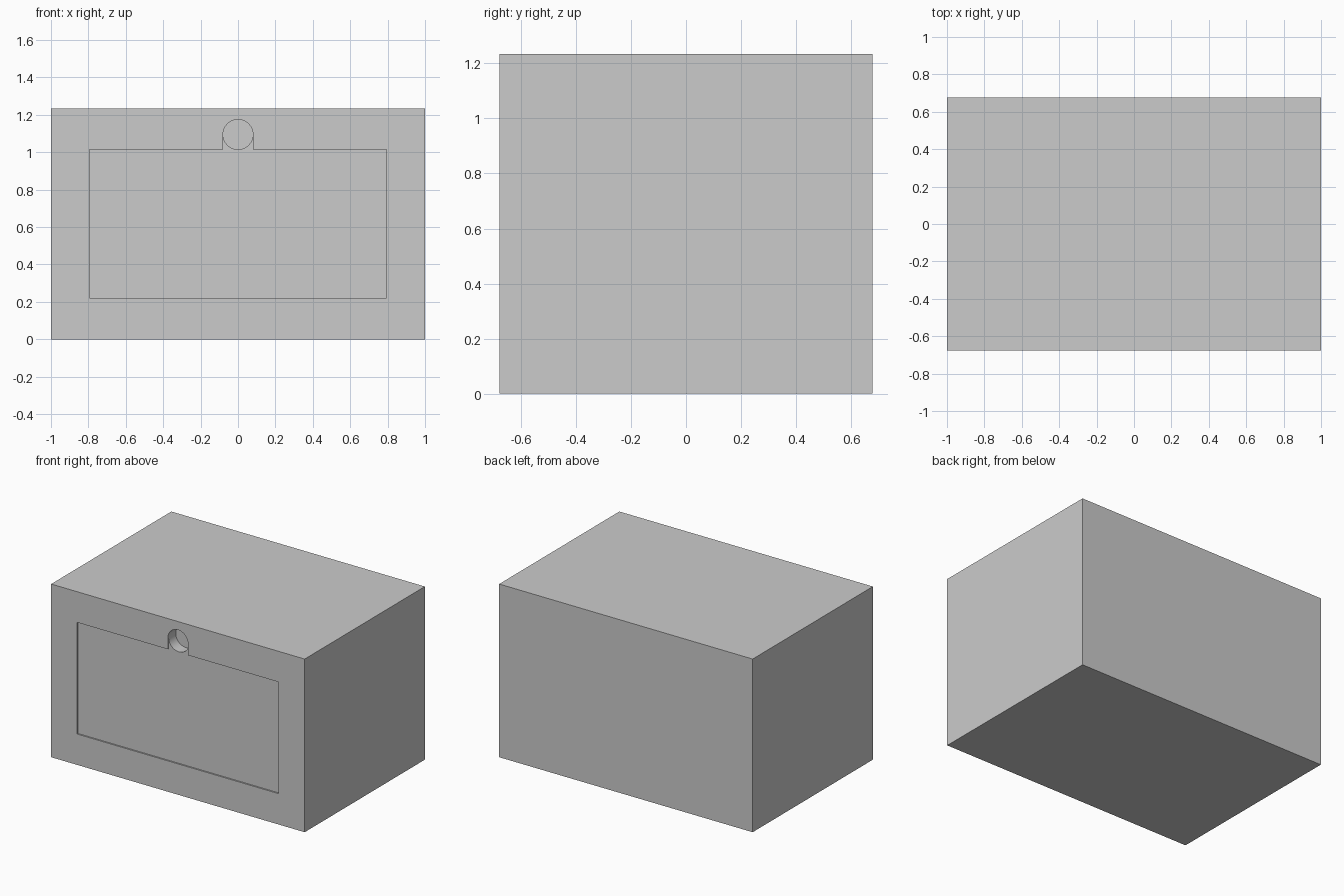
import bpy, bmesh
from math import sin, cos, pi

if "Cube" in bpy.data.objects:
    bpy.data.objects.remove(bpy.data.objects["Cube"])

W, D, H = 1.0, 0.677, 1.235          # half width, half depth, height
PX, PZ0, PZ1 = 0.795, 0.22, 1.016    # panel recess half width, bottom, top
R, CZ = 0.08, 1.095                  # finger hole radius and centre height
FRONT, PANEL, HOLE = -D, -D + 0.01, -D + 0.09
N = 16                               # segments per quarter circle


def arc(a0, a1):
    pts = []
    for i in range(N + 1):
        a = a0 + (a1 - a0) * i / N
        pts.append((R * cos(a), CZ + R * sin(a)))
    return pts


upper = arc(0, pi / 2)
lower = arc(0, -pi / 2)
panel = [(0, PZ0), (PX, PZ0), (PX, PZ1), (R, PZ1)]
outline = panel + upper
circle = lower[::-1] + upper[1:]
outer = [(0, 0), (W, 0), (W, H), (0, H)]

bm = bmesh.new()


def face(points):
    # each face is made on both halves of the case
    for s in (1, -1):
        bm.faces.new([bm.verts.new((s * x, y, z)) for x, y, z in points])


def flat(profile, y):
    face([(x, y, z) for x, z in profile])


def walls(profile, y0, y1):
    for (xa, za), (xb, zb) in zip(profile, profile[1:]):
        face([(xa, y0, za), (xb, y0, zb), (xb, y1, zb), (xa, y1, za)])


# outer shell and front frame
walls(outer, -D, D)
flat(outer, D)
flat(outer + outline[::-1], FRONT)
# shallow panel recess with notch
walls(outline, FRONT, PANEL)
flat(panel + lower, PANEL)
# round finger hole
walls(circle, PANEL, HOLE)
flat(circle, HOLE)

bmesh.ops.remove_doubles(bm, verts=bm.verts[:], dist=1e-5)
bmesh.ops.recalc_face_normals(bm, faces=bm.faces[:])
mesh = bpy.data.meshes.new("case")
bm.to_mesh(mesh)
bm.free()

case = bpy.data.objects.new("case", mesh)
bpy.context.collection.objects.link(case)
bpy.context.view_layer.objects.active = case
case.select_set(True)
bpy.ops.object.shade_smooth_by_angle()
